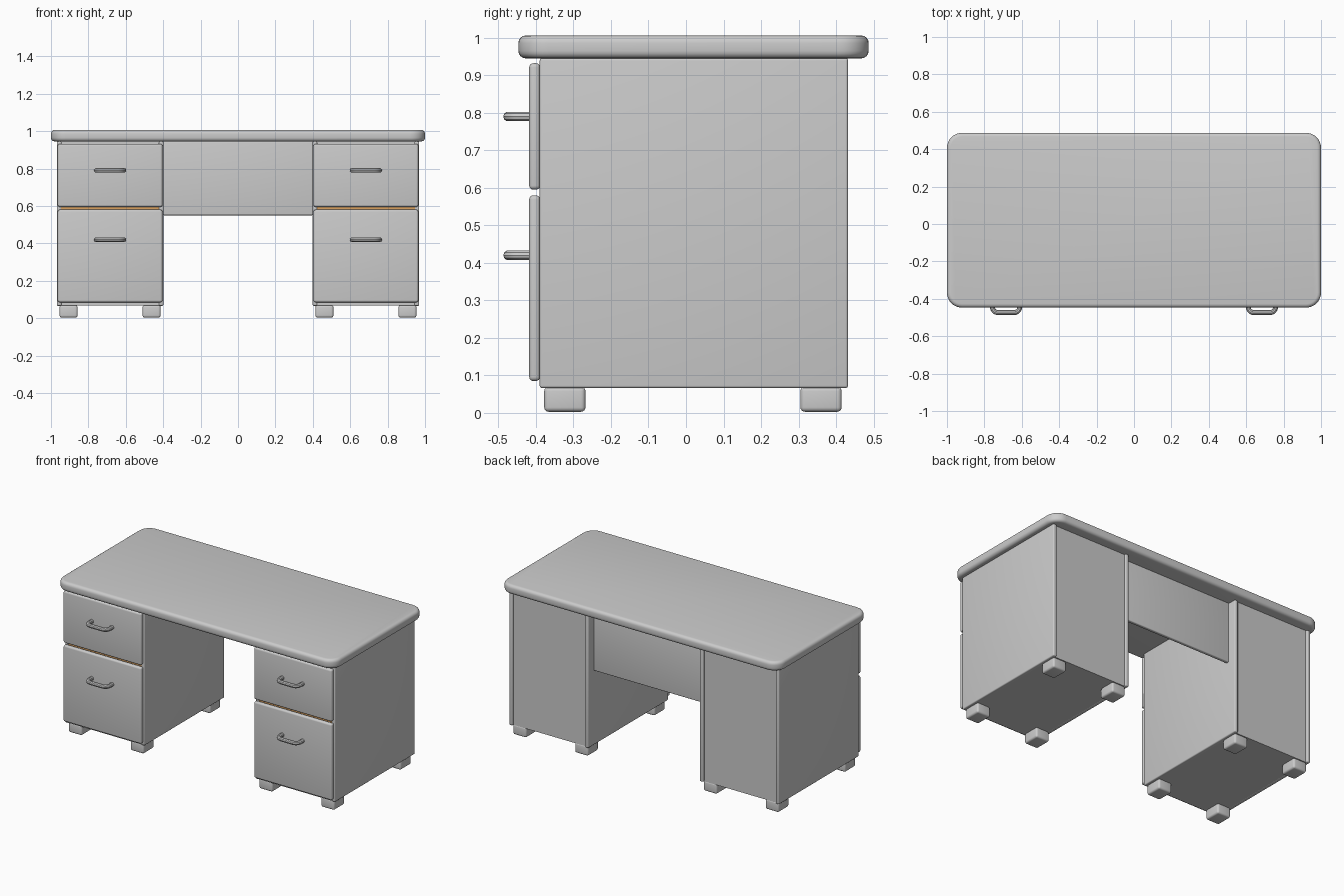
import bpy, bmesh, math
from mathutils import Vector

if "Cube" in bpy.data.objects:
    bpy.data.objects.remove(bpy.data.objects["Cube"])


def material(name, rgb):
    m = bpy.data.materials.new(name)
    m.diffuse_color = (*rgb, 1)
    m.use_nodes = True
    m.node_tree.nodes["Principled BSDF"].inputs["Base Color"].default_value = m.diffuse_color
    return m


GREY = material("light grey", (0.6, 0.6, 0.6))
WOOD = material("warm wood", (0.7, 0.36, 0.12))


def finish(ob):
    bpy.ops.object.select_all(action='DESELECT')
    ob.select_set(True)
    bpy.context.view_layer.objects.active = ob
    bpy.ops.object.shade_smooth_by_angle(angle=math.radians(35))
    return ob


def box(name, lo, hi, bevel=0.0, mat=GREY, corner=0.0):
    """Rounded box from two corners; corner rounds the vertical edges first."""
    lo, hi = Vector(lo), Vector(hi)
    bm = bmesh.new()
    bmesh.ops.create_cube(bm, size=1)
    for v in bm.verts:
        v.co = Vector((v.co[i] * (hi[i] - lo[i]) for i in range(3)))
    if corner:
        vert = [e for e in bm.edges
                if abs(e.verts[0].co.z - e.verts[1].co.z) > 1e-4]
        bmesh.ops.bevel(bm, geom=vert, offset=corner, segments=8,
                        profile=0.5, affect='EDGES')
    if bevel:
        sharp = [e for e in bm.edges if e.calc_face_angle(0) > math.radians(40)]
        bmesh.ops.bevel(bm, geom=sharp, offset=bevel, segments=4,
                        profile=0.5, affect='EDGES')
    me = bpy.data.meshes.new(name)
    bm.to_mesh(me)
    bm.free()
    me.materials.append(mat)
    ob = bpy.data.objects.new(name, me)
    ob.location = (lo + hi) / 2
    bpy.context.collection.objects.link(ob)
    return finish(ob)


def handle(name, x, z):
    """Bent tube pull with rounded corners."""
    h, r, y0, y1 = 0.073, 0.03, -0.41, -0.474
    pts = [(-h, y0)]
    for side in (-1, 1):
        for k in range(6):
            a = math.radians(18 * k)
            if side == 1:
                a = math.pi / 2 - a
            pts.append((side * (h - r + r * math.cos(a)),
                        y1 + r - r * math.sin(a)))
    pts.append((h, y0))
    cu = bpy.data.curves.new(name, 'CURVE')
    cu.dimensions = '3D'
    cu.bevel_depth = 0.013
    cu.bevel_resolution = 3
    cu.use_fill_caps = True
    sp = cu.splines.new('POLY')
    sp.points.add(len(pts) - 1)
    for p, (px, py) in zip(sp.points, pts):
        p.co = (x + px, py, z, 1)
    cu.materials.append(GREY)
    ob = bpy.data.objects.new(name, cu)
    bpy.context.collection.objects.link(ob)
    bpy.ops.object.select_all(action='DESELECT')
    ob.select_set(True)
    bpy.context.view_layer.objects.active = ob
    bpy.ops.object.convert(target='MESH')
    finish(bpy.context.view_layer.objects.active)


# Worktop and the panel spanning the knee space
box("desk_top", (-1, -0.447, 0.945), (1, 0.487, 1.006), 0.02, corner=0.08)
box("modesty_panel", (-0.4, 0.355, 0.55), (0.4, 0.378, 0.945), 0.006)

# Two mirrored drawer cabinets
W = 0.285
for side, sx in (("left", -1), ("right", 1)):
    c = sx * 0.684

    # Side panels run past the recessed back
    for tag, s in (("outer", sx), ("inner", -sx)):
        x0, x1 = sorted((c + s * (W - 0.025), c + s * W))
        box(f"{side}_{tag}_side_panel", (x0, -0.39, 0.066),
            (x1, 0.432, 0.946), 0.007)
    box(f"{side}_back_panel", (c - W + 0.02, 0.395, 0.068),
        (c + W - 0.02, 0.418, 0.945))
    box(f"{side}_bottom_panel", (c - W + 0.02, -0.385, 0.067),
        (c + W - 0.02, 0.418, 0.09))

    # Wooden rail showing in the gap between the drawers
    box(f"{side}_drawer_rail", (c - W + 0.02, -0.388, 0.55),
        (c + W - 0.02, -0.36, 0.63), mat=WOOD)

    # Drawer fronts with pulls
    for tag, z0, z1, hz in (("upper", 0.595, 0.932, 0.79),
                            ("lower", 0.085, 0.58, 0.42)):
        box(f"{side}_{tag}_drawer_front", (c - 0.28, -0.418, z0),
            (c + 0.28, -0.389, z1), 0.011)
        handle(f"{side}_{tag}_handle", c, hz)

    # Four block feet
    for i, fx in enumerate((c - 0.222, c + 0.222)):
        for tag, fy in (("front", -0.323), ("back", 0.36)):
            box(f"{side}_{tag}_foot_{i + 1}", (fx - 0.048, fy - 0.055, 0.003),
                (fx + 0.048, fy + 0.055, 0.07), 0.012)
